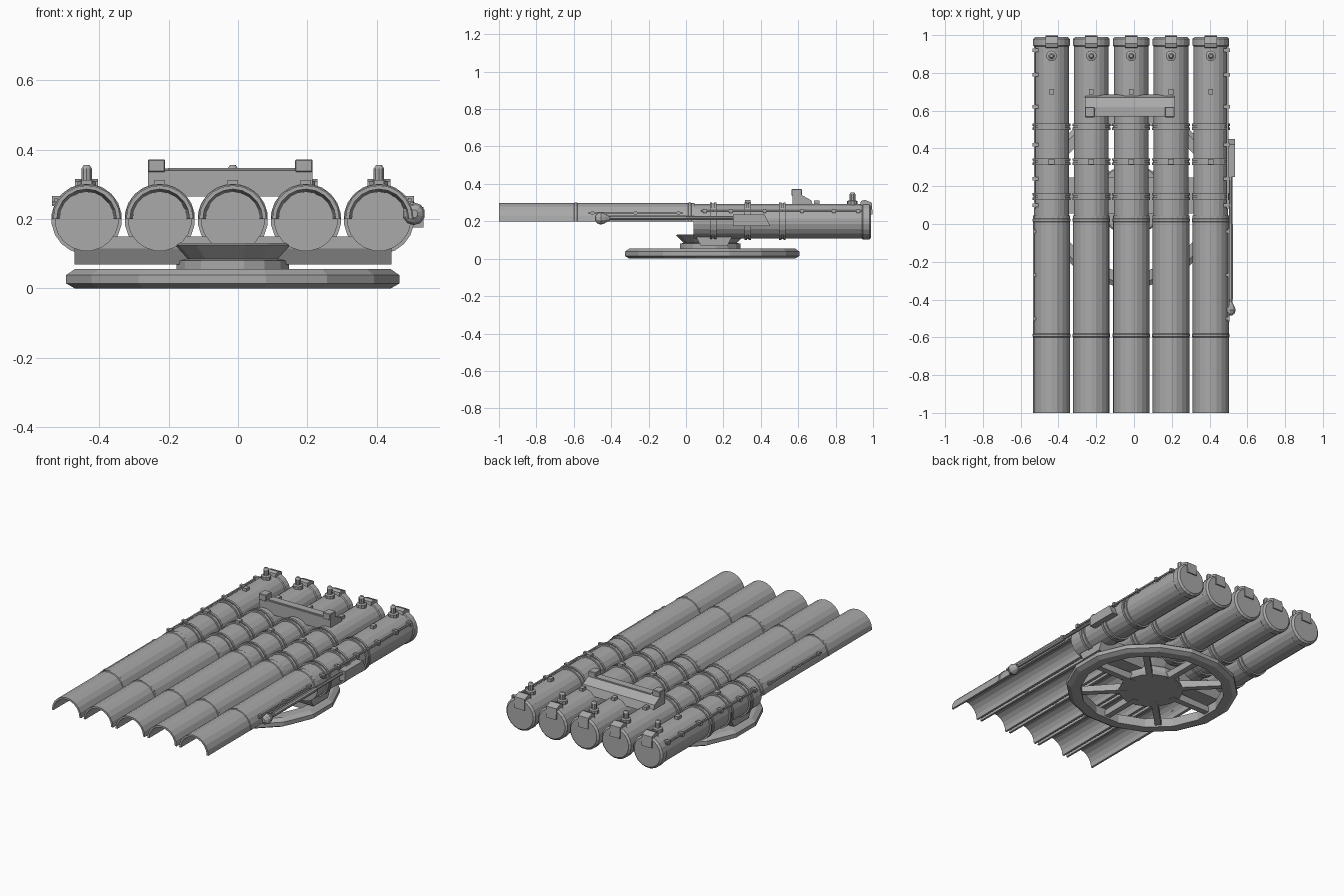
import bpy, bmesh, math
from mathutils import Vector, Matrix

cube = bpy.data.objects.get("Cube")
if cube:
    bpy.data.objects.remove(cube)

steel = bpy.data.materials.new("naval grey")
steel.use_nodes = True
GREY = (0.4, 0.4, 0.4, 1)
steel.diffuse_color = GREY
steel.node_tree.nodes["Principled BSDF"].inputs["Base Color"].default_value = GREY

CX, CZ, R = -0.015, 0.2, 0.093      # middle tube axis and tube radius
PITCH, SIDES = 0.2108, 20
HUB_Y = 0.14


def finish(name, bm, smooth=None):
    bmesh.ops.recalc_face_normals(bm, faces=bm.faces)
    me = bpy.data.meshes.new(name)
    bm.to_mesh(me)
    bm.free()
    me.materials.append(steel)
    ob = bpy.data.objects.new(name, me)
    bpy.context.collection.objects.link(ob)
    return ob


def lathe(name, profile, centre, axis="y", sides=SIDES, half=False, loop=False):
    """Revolve (along, radius) points; half keeps the upper arch, loop closes the section."""
    bm = bmesh.new()
    count = sides // 2 + 1 if half else sides
    offset = 0 if half else 0.5
    rings = []
    for i in range(count):
        a = math.tau * (i + offset) / sides
        c, s = math.cos(a), math.sin(a)
        ring = []
        for t, r in profile:
            p = (r * c, t, r * s) if axis == "y" else (r * c, r * s, t)
            ring.append(bm.verts.new(Vector(p) + Vector(centre)))
        rings.append(ring)
    n = len(profile)
    for i in range(count - 1 if half else count):
        a, b = rings[i], rings[(i + 1) % count]
        for j in range(n if loop else n - 1):
            k = (j + 1) % n
            bm.faces.new((a[j], a[k], b[k], b[j]))
    if half:
        bm.faces.new(rings[0])
        bm.faces.new(rings[-1])
    elif not loop:
        bm.faces.new([r[0] for r in rings])
        bm.faces.new([r[-1] for r in rings])
    return finish(name, bm)


def box(name, x, y, z, bevel=0.0):
    bm = bmesh.new()
    bmesh.ops.create_cube(bm, size=1)
    for v in bm.verts:
        v.co = [lo + (hi - lo) * (c + 0.5) for c, (lo, hi) in zip(v.co, (x, y, z))]
    if bevel:
        bmesh.ops.bevel(bm, geom=bm.edges[:], offset=bevel, segments=1, affect="EDGES")
    return finish(name, bm)


def prism(name, outline, x0, x1):
    """Extrude a (y, z) outline across x."""
    bm = bmesh.new()
    face = bm.faces.new([bm.verts.new((x0, y, z)) for y, z in outline])
    new = bmesh.ops.extrude_face_region(bm, geom=[face])["geom"]
    bmesh.ops.translate(bm, verts=[v for v in new if isinstance(v, bmesh.types.BMVert)],
                        vec=(x1 - x0, 0, 0))
    return finish(name, bm)


# Five launch tubes, each with an open half-round front chute
for i in range(-2, 3):
    x = CX + i * PITCH
    n = f"_{i + 3}"
    at = (x, 0, CZ)
    lathe("tube" + n, [(0.04, R), (0.94, R), (0.945, R + .005),
                       (0.98, R + .005), (0.99, R - .006)], at)
    lathe("chute" + n, [(-1, 0.097), (0.045, 0.097), (0.045, 0.078), (-1, 0.086)],
          at, half=True, loop=True)
    for k, y in enumerate((-0.59, 0.02)):
        lathe(f"chute_band{n}_{k}", [(y - .012, .095), (y - .006, .1), (y + .006, .1),
              (y + .012, .095)], at, half=True, loop=True)
    # Paired clamp hoops
    for k, y in enumerate((0.145, 0.33, 0.515)):
        lathe(f"hoop{n}_{k}", [(y - .018, R - .003), (y - .018, .102), (y - .005, .102),
              (y - .005, .097), (y + .005, .097), (y + .005, .102),
              (y + .018, .102), (y + .018, R - .003)], at, loop=True)
    # Breech latch hooked over the rear door
    prism("latch" + n, [(0.93, 0.28), (0.935, 0.308), (0.955, 0.315), (0.993, 0.3),
                        (0.998, 0.235), (0.985, 0.235)], x - 0.033, x + 0.033)
    # Top valve and small lugs
    lathe("valve" + n, [(0.285, 0.028), (0.308, 0.028), (0.312, 0.016), (0.345, 0.016),
                        (0.355, 0.009)], (x, 0.89, 0), axis="z", sides=10)
    box("rear_lug" + n, (x - .012, x + .012), (0.685, 0.715), (0.28, 0.31))
    box("hoop_lug" + n, (x - .015, x + .015), (0.315, 0.345), (0.29, 0.313))

# Control bench across the tubes
prism("bench", [(0.57, 0.265), (0.57, 0.34), (0.61, 0.345), (0.67, 0.312), (0.685, 0.265)],
      -0.26, 0.215)
box("bench_top_rail", (-0.2, 0.17), (0.575, 0.62), (0.32, 0.347))
for side, x in (("right", -0.235), ("left", 0.19)):
    box(f"bench_box_{side}", (x - .025, x + .025), (0.565, 0.62), (0.335, 0.372), 0.003)

# Side pipes with their brackets
for side, s in (("right", -1), ("left", 1)):
    def span(a, b):
        return tuple(sorted((CX + s * a, CX + s * b)))
    box(f"rear_pipe_{side}", span(0.506, 0.515), (0.08, 0.94), (0.251, 0.26))
    box(f"chute_pipe_{side}", span(0.512, 0.521), (-0.52, -0.02), (0.24, 0.249))
    for k, y in enumerate((0.1, 0.24, 0.42, 0.62, 0.79, 0.92)):
        box(f"pipe_bracket_{side}_{k}", span(0.49, 0.522), (y - .009, y + .009), (0.245, 0.266))
    for k, y in enumerate((-0.5, -0.27, -0.04)):
        box(f"chute_bracket_{side}_{k}", span(0.49, 0.521), (y - .008, y + .008), (0.237, 0.252))

# Training gear on the left: gearbox, shaft and rounded end
prism("gearbox", [(0.25, 0.175), (0.25, 0.235), (0.42, 0.235), (0.45, 0.175)], 0.485, 0.535)
lathe("gear_shaft", [(-0.44, 0.009), (0.26, 0.009)], (0.512, 0, 0.219), sides=8)
lathe("shaft_sleeve", [(-0.4, 0.014), (0.0, 0.014)], (0.512, 0, 0.219), sides=8)
lathe("shaft_head", [(-0.485, 0.012), (-0.475, 0.026), (-0.455, 0.033), (-0.435, 0.026),
                     (-0.41, 0.012)], (0.507, 0, 0.215), sides=10)

# Cradle beam under the tubes
prism("cradle_beam", [(0.055, 0.15), (0.055, 0.115), (0.08, 0.068), (0.22, 0.068),
                      (0.245, 0.115), (0.245, 0.15)], -0.472, 0.443)

# Turntable: pedestal, rim and spokes
lathe("pedestal", [(0.012, 0.183), (0.05, 0.165), (0.08, 0.165), (0.085, 0.145),
                   (0.125, 0.187), (0.13, 0.18)], (CX, HUB_Y - 0.01, 0), axis="z", sides=16)
rim = lathe("turntable_rim", [(0, 0.465), (0.014, 0.49), (0.038, 0.49), (0.055, 0.465),
                              (0.055, 0.41), (0, 0.41)], (0, 0, 0), axis="z", sides=16, loop=True)
rim.scale.y = 0.97
rim.location = (CX, HUB_Y, 0)
for k in range(8):
    spoke = prism(f"spoke_{k + 1}", [(0.14, 0.01), (0.14, 0.055), (0.43, 0.045), (0.43, 0.01)],
                  -0.018, 0.018)
    spoke.matrix_world = Matrix.Translation((CX, HUB_Y, 0)) @ Matrix.Rotation(k * math.tau / 8, 4, "Z")
